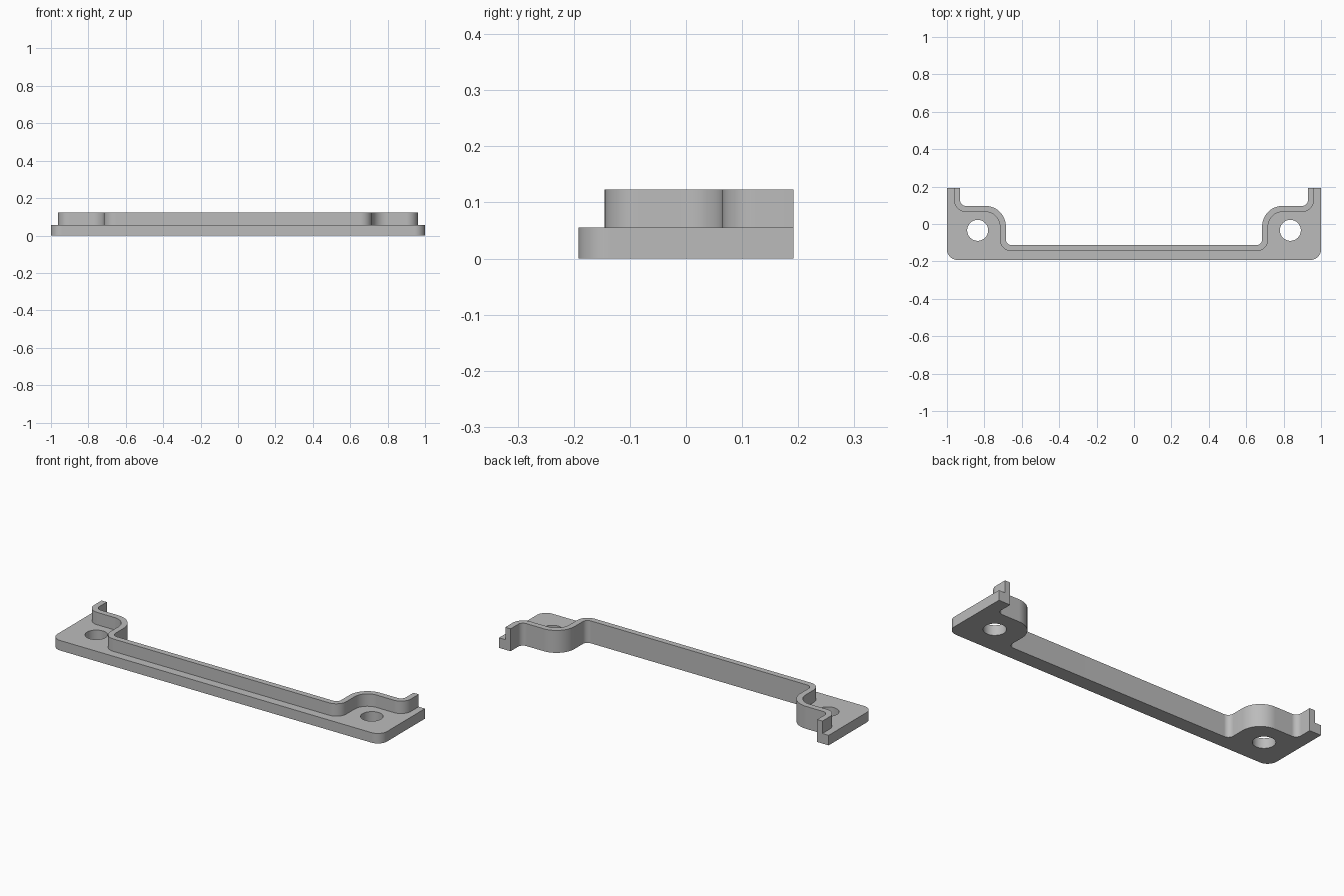
import bpy, bmesh, math
from mathutils import Vector

if "Cube" in bpy.data.objects:
    bpy.data.objects.remove(bpy.data.objects["Cube"])

FRONT, BACK = -0.192, 0.192
BASE_Z, WALL_Z, THICK = 0.055, 0.123, 0.032
SEGMENTS = 12


def rounded_path(points):
    """Turn (x, y, radius) corners into a path with arcs at the corners."""
    out = []
    for i, (x, y, r) in enumerate(points):
        p = Vector((x, y))
        if r == 0:
            out.append(p)
            continue
        u = (Vector(points[i - 1][:2]) - p).normalized()
        v = (Vector(points[i + 1][:2]) - p).normalized()
        centre = p + (u + v) * r
        for k in range(SEGMENTS + 1):
            a = k / SEGMENTS * math.pi / 2
            out.append(centre - v * r * math.cos(a) - u * r * math.sin(a))
    return out


# Half profiles: back of the wall, front of the wall, rim of the base
x1, x2, y1, y2, r, big = 0.685, 0.93, -0.113, 0.097, 0.03, 0.11
t = THICK
wall_back = rounded_path([(0, y1, 0), (x1, y1, r), (x1, y2, big),
                          (x2, y2, r), (x2, BACK, 0)])
wall_front = rounded_path([(0, y1 - t, 0), (x1 + t, y1 - t, r + t),
                           (x1 + t, y2 - t, big - t), (x2 + t, y2 - t, r + t),
                           (x2 + t, BACK, 0)])
rim = rounded_path([(0, FRONT, 0), (1, FRONT, 0.056), (1, BACK, 0)])
hole = [Vector((0.836 + 0.056 * math.cos(a), -0.034 + 0.056 * math.sin(a)))
        for a in (math.tau * k / 48 for k in range(48))]

bm = bmesh.new()


def row(path, z):
    return [bm.verts.new((p.x, p.y, z)) for p in path]


def band(a, b, closed=False):
    n = len(a)
    for i in range(n if closed else n - 1):
        j = (i + 1) % n
        bm.faces.new((a[i], a[j], b[j], b[i]))


def loop_edges(verts):
    edges = []
    for a, b in zip(verts, verts[1:] + verts[:1]):
        edges.append(bm.edges.get((a, b)) or bm.edges.new((a, b)))
    return edges


def fill(outline, opening):
    bmesh.ops.triangle_fill(bm, use_beauty=True, normal=(0, 0, 1),
                            edges=loop_edges(outline) + loop_edges(opening))


back_low, back_high = row(wall_back, 0), row(wall_back, WALL_Z)
front_low, front_high = row(wall_front, BASE_Z), row(wall_front, WALL_Z)
rim_low, rim_high = row(rim, 0), row(rim, BASE_Z)
hole_low, hole_high = row(hole, 0), row(hole, BASE_Z)

# Wall faces, base rim and screw hole
band(back_low, back_high)
band(back_high, front_high)
band(front_high, front_low)
band(rim_high, rim_low)
band(hole_low, hole_high, closed=True)

# Underside, upper face of the base and the stepped end
fill(back_low + rim_low[::-1], hole_low)
fill(front_low + rim_high[::-1], hole_high)
bm.faces.new((back_low[-1], back_high[-1], front_high[-1],
              front_low[-1], rim_high[-1], rim_low[-1]))

# Mirror to the other side
bmesh.ops.mirror(bm, geom=bm.verts[:] + bm.edges[:] + bm.faces[:],
                 axis='X', merge_dist=0.0001)
bmesh.ops.remove_doubles(bm, verts=bm.verts[:], dist=0.0001)
bmesh.ops.recalc_face_normals(bm, faces=bm.faces[:])

mesh = bpy.data.meshes.new("mounting_bracket")
bm.to_mesh(mesh)
bm.free()
bracket = bpy.data.objects.new("mounting_bracket", mesh)
bpy.context.collection.objects.link(bracket)

# Plain grey material
grey = bpy.data.materials.new("grey")
grey.use_nodes = True
colour = (0.5, 0.5, 0.5, 1)
grey.diffuse_color = colour
grey.node_tree.nodes["Principled BSDF"].inputs["Base Color"].default_value = colour
mesh.materials.append(grey)

# Smooth arcs with crisp edges
bpy.ops.object.select_all(action='DESELECT')
bracket.select_set(True)
bpy.context.view_layer.objects.active = bracket
bpy.ops.object.shade_smooth_by_angle(angle=math.radians(30))
weighted = bracket.modifiers.new("even_normals", 'WEIGHTED_NORMAL')
weighted.keep_sharp = True
